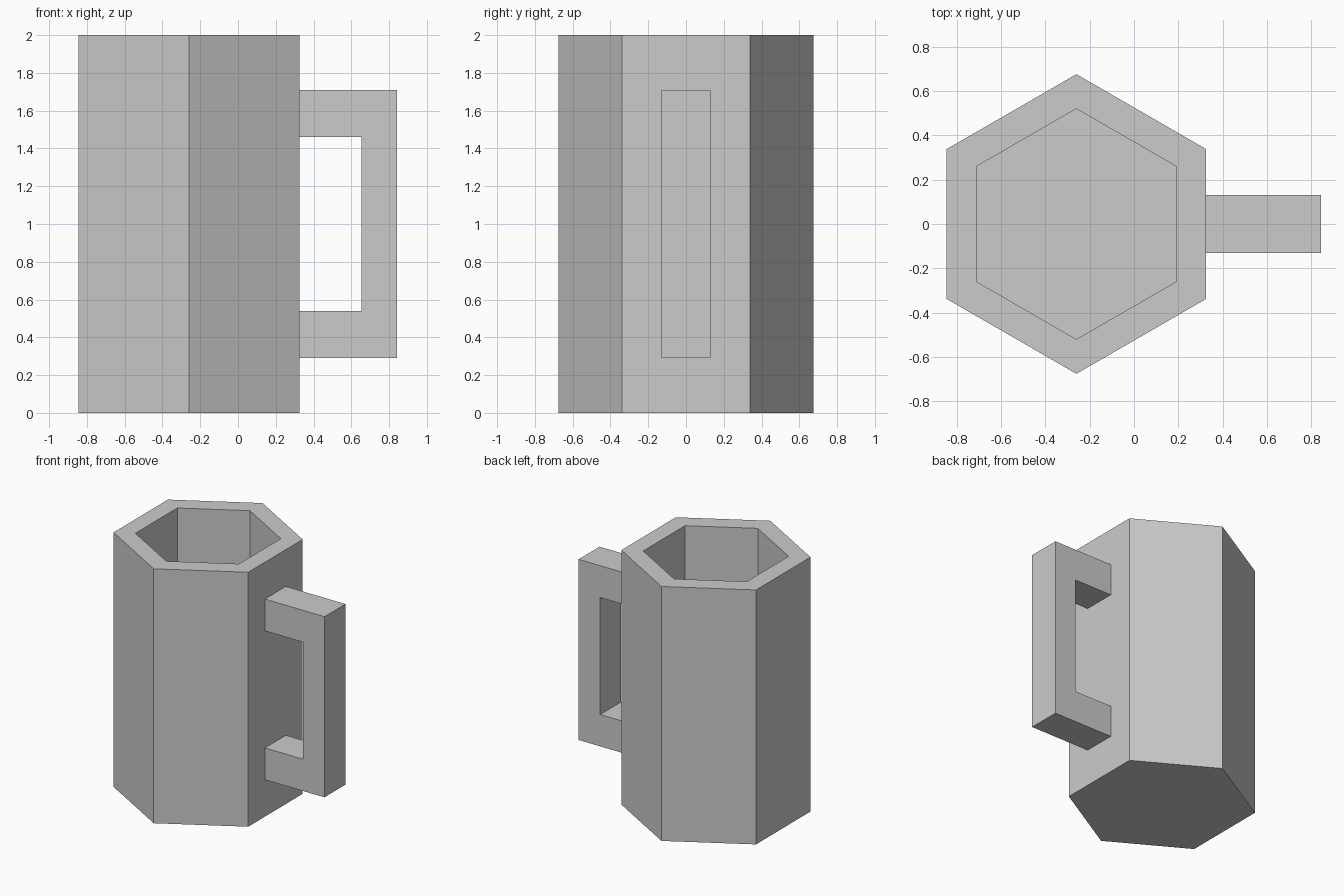
import bpy
import bmesh
from math import radians, sin, cos

if "Cube" in bpy.data.objects:
    bpy.data.objects.remove(bpy.data.objects["Cube"], do_unlink=True)

CENTRE_X = -0.26
HEIGHT = 2.0
FLOOR = 0.15

grey = bpy.data.materials.new("light_grey")
grey.use_nodes = True
grey.diffuse_color = (0.6, 0.6, 0.6, 1)
grey.node_tree.nodes["Principled BSDF"].inputs["Base Color"].default_value = (0.6, 0.6, 0.6, 1)


def finish(name, bm):
    bmesh.ops.recalc_face_normals(bm, faces=bm.faces)
    mesh = bpy.data.meshes.new(name)
    bm.to_mesh(mesh)
    bm.free()
    mesh.materials.append(grey)
    obj = bpy.data.objects.new(name, mesh)
    bpy.context.collection.objects.link(obj)
    return obj


def hexagon(bm, radius, z):
    angles = [radians(30 + 60 * i) for i in range(6)]
    return [bm.verts.new((CENTRE_X + radius * cos(a), radius * sin(a), z)) for a in angles]


# Hollow six-sided cup: base, outer wall, rim, inner wall, floor
bm = bmesh.new()
rings = [hexagon(bm, r, z) for r, z in
         ((0.676, 0), (0.676, HEIGHT), (0.52, HEIGHT), (0.52, FLOOR))]
for low, high in zip(rings, rings[1:]):
    for i in range(6):
        j = (i + 1) % 6
        bm.faces.new((low[i], low[j], high[j], high[i]))
bm.faces.new(rings[0])
bm.faces.new(rings[-1])
finish("cup_body", bm)

# Square-cornered handle, its ends set just inside the cup wall
bm = bmesh.new()
wall, grip, outer = 0.32, 0.655, 0.843
profile = [(wall, 0.29), (outer, 0.29), (outer, 1.71), (wall, 1.71),
           (wall, 1.46), (grip, 1.46), (grip, 0.54), (wall, 0.54)]
side = bm.faces.new([bm.verts.new((x, -0.13, z)) for x, z in profile])
extruded = bmesh.ops.extrude_face_region(bm, geom=[side])
moved = [g for g in extruded["geom"] if isinstance(g, bmesh.types.BMVert)]
bmesh.ops.translate(bm, vec=(0, 0.26, 0), verts=moved)
finish("handle", bm)
